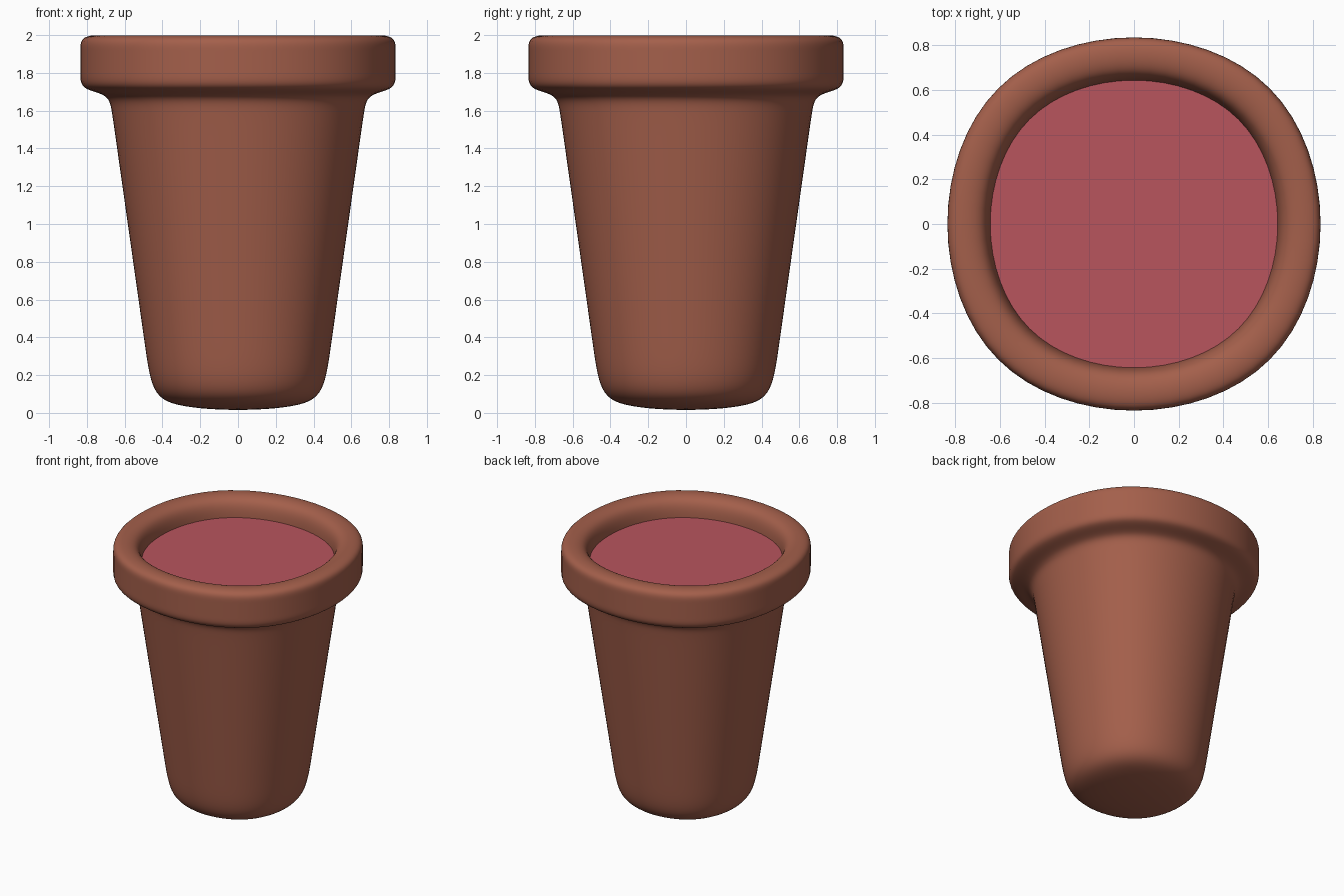
import bpy, bmesh

if "Cube" in bpy.data.objects:
    bpy.data.objects.remove(bpy.data.objects["Cube"])

# A square ring shrinks to this share of its half width once smoothed
SHRINK = 0.9167


def material(name, color):
    mat = bpy.data.materials.new(name)
    mat.diffuse_color = (*color, 1)
    mat.use_nodes = True
    mat.node_tree.nodes["Principled BSDF"].inputs["Base Color"].default_value = mat.diffuse_color
    return mat


def smooth_square_loft(name, profile, mat, cap_start):
    """Stack square rings of (radius, height), then subdivide into a soft round form."""
    bm = bmesh.new()
    rings = []
    for r, z in profile:
        a = r / SHRINK
        rings.append([bm.verts.new((x * a, y * a, z))
                      for x, y in ((-1, -1), (1, -1), (1, 1), (-1, 1))])
    for lo, hi in zip(rings, rings[1:]):
        for i in range(4):
            j = (i + 1) % 4
            bm.faces.new((lo[i], lo[j], hi[j], hi[i]))
    if cap_start:
        ring = rings[0] if len(rings) == 1 else rings[0][::-1]
        bm.faces.new(ring)
    mesh = bpy.data.meshes.new(name)
    bm.to_mesh(mesh)
    bm.free()
    mesh.shade_smooth()
    mesh.materials.append(mat)
    obj = bpy.data.objects.new(name, mesh)
    bpy.context.collection.objects.link(obj)
    sub = obj.modifiers.new("soften", 'SUBSURF')
    sub.levels = sub.render_levels = 4
    return obj


# Pot: tapered body, overhanging rim, inner wall
pot_profile = [
    (0.442, 0.0), (0.47, 0.2), (0.647, 1.45), (0.668, 1.60),   # body
    (0.685, 1.69), (0.835, 1.71), (0.835, 1.80),               # rim underside
    (0.835, 1.92), (0.835, 2.003), (0.66, 2.003),              # rim side and top
    (0.64, 1.85), (0.635, 1.70),                               # inner wall
]
smooth_square_loft("pot", pot_profile, material("clay", (0.37, 0.115, 0.07)), True)

# Soil: flat disc filling the pot just below the rim
smooth_square_loft("soil", [(0.648, 1.86)], material("soil", (0.48, 0.09, 0.11)), True)
